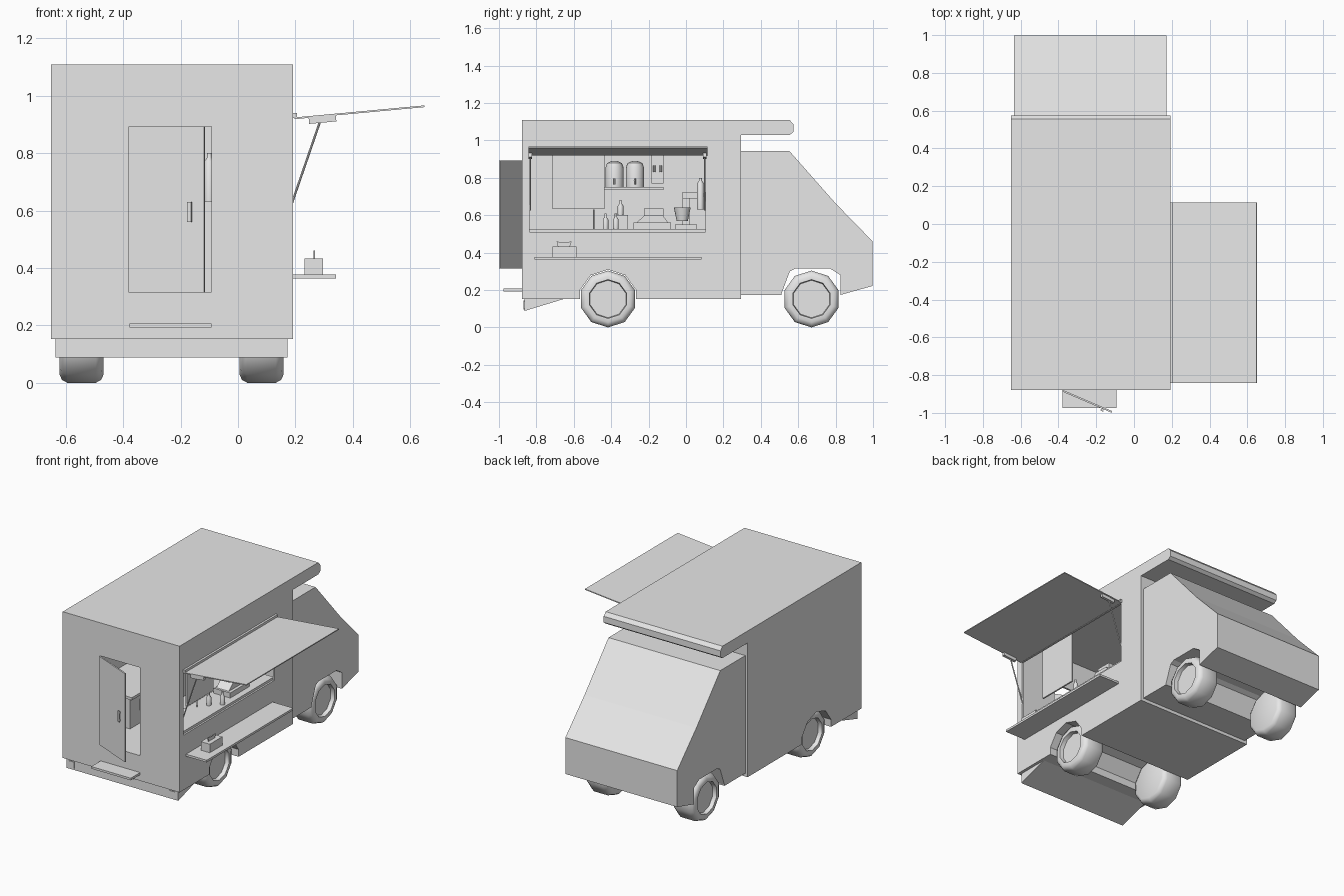
import bpy, bmesh
from math import sin, cos, pi, radians
from mathutils import Vector, Matrix

cube = bpy.data.objects.get("Cube")
if cube:
    bpy.data.objects.remove(cube, do_unlink=True)

grey = bpy.data.materials.new("light_grey")
grey.use_nodes = True
grey.diffuse_color = (0.8, 0.8, 0.8, 1)
for node in grey.node_tree.nodes:
    if node.type == 'BSDF_PRINCIPLED':
        node.inputs["Base Color"].default_value = (0.8, 0.8, 0.8, 1)


def finish(name, bm, smooth=False):
    bmesh.ops.recalc_face_normals(bm, faces=bm.faces)
    me = bpy.data.meshes.new(name)
    bm.to_mesh(me)
    bm.free()
    me.materials.append(grey)
    ob = bpy.data.objects.new(name, me)
    bpy.context.collection.objects.link(ob)
    if smooth:
        bpy.ops.object.select_all(action='DESELECT')
        ob.select_set(True)
        bpy.context.view_layer.objects.active = ob
        bpy.ops.object.shade_smooth_by_angle(angle=radians(40))
    return ob


def box(name, xs, ys, zs, matrix=None):
    bm = bmesh.new()
    bmesh.ops.create_cube(bm, size=1)
    for v in bm.verts:
        v.co = Vector([(r[0] + r[1]) / 2 + c * (r[1] - r[0])
                       for r, c in zip((xs, ys, zs), v.co)])
    if matrix:
        bm.transform(matrix)
    return finish(name, bm)


def prism(name, profile, x0, x1):
    """Extrude a (y, z) outline along x."""
    bm = bmesh.new()
    face = bm.faces.new([bm.verts.new((x0, y, z)) for y, z in profile])
    new = bmesh.ops.extrude_face_region(bm, geom=[face])["geom"]
    bmesh.ops.translate(bm, vec=(x1 - x0, 0, 0),
                        verts=[g for g in new if isinstance(g, bmesh.types.BMVert)])
    return finish(name, bm)


def lathe(name, profile, matrix, sides=16):
    """Spin a (radius, height) outline about local z."""
    bm = bmesh.new()
    verts = [bm.verts.new((r, 0, h)) for r, h in profile]
    edges = [bm.edges.new(p) for p in zip(verts, verts[1:])]
    bmesh.ops.spin(bm, geom=verts + edges, cent=(0, 0, 0), axis=(0, 0, 1),
                   angle=2 * pi, steps=sides)
    bmesh.ops.remove_doubles(bm, verts=bm.verts, dist=0.0004)
    bm.transform(matrix)
    return finish(name, bm, True)


def rod(name, a, b, radius, sides=8):
    a, b = Vector(a), Vector(b)
    turn = (b - a).to_track_quat('Z', 'Y').to_matrix().to_4x4()
    return lathe(name, [(0, 0), (radius, 0), (radius, (b - a).length), (0, (b - a).length)],
                 Matrix.Translation(a) @ turn, sides)


def cut(ob, cutters):
    for c in cutters:
        mod = ob.modifiers.new("cut", 'BOOLEAN')
        mod.object, mod.operation, mod.solver = c, 'DIFFERENCE', 'EXACT'
    bpy.context.view_layer.update()
    mesh = bpy.data.meshes.new_from_object(
        ob.evaluated_get(bpy.context.evaluated_depsgraph_get()))
    ob.modifiers.clear()
    ob.data = mesh
    for c in cutters:
        bpy.data.objects.remove(c, do_unlink=True)


LEFT, RIGHT, REAR = 0.192, -0.652, -0.878
REAR_AXLE, FRONT_AXLE, AXLE_Z = -0.417, 0.671, 0.152

# Hollow body with roof overhang, hatch, doorway and wheel tunnel
body = prism("body", [(REAR, 0.153), (0.295, 0.153), (0.295, 1.03), (0.555, 1.03),
                      (0.575, 1.045), (0.575, 1.085), (0.555, 1.108), (REAR, 1.108)],
             RIGHT, LEFT)
arch = [(REAR_AXLE + 0.157 * sin(i * pi / 5), AXLE_Z + 0.157 * cos(i * pi / 5))
        for i in range(10)]
cut(body, [
    box("cavity", (RIGHT + 0.012, LEFT - 0.012), (REAR + 0.012, 0.283), (0.314, 1.09)),
    box("hatch_cutter", (0.15, 0.25), (-0.837, 0.104), (0.511, 0.92)),
    box("door_cutter", (-0.378, -0.092), (-0.95, -0.85), (0.317, 0.892)),
    prism("arch_cutter", arch, -0.8, 0.4)])

# Cab with sloping front
cab = prism("cab", [(0.294, 0.174), (0.826, 0.174), (0.998, 0.222), (0.998, 0.46),
                    (0.80, 0.663), (0.553, 0.943), (0.294, 0.943)], -0.635, 0.173)
cut(cab, [prism("cab_arch_cutter", [(0.51, 0.1), (0.51, 0.18), (0.555, 0.30), (0.585, 0.315),
                                    (0.77, 0.315), (0.826, 0.28), (0.826, 0.1)], -0.8, 0.4)])

# Wheels, recessed on the outer side
tyre = [(0, 0.05), (0.1, 0.05), (0.104, 0.076), (0.125, 0.076), (0.142, 0.068), (0.152, 0.05),
        (0.152, -0.05), (0.142, -0.068), (0.125, -0.076), (0, -0.076)]
for end, y in (("rear", REAR_AXLE), ("front", FRONT_AXLE)):
    for side, x, s in (("left", 0.082, 1), ("right", -0.545, -1)):
        place = Matrix.Translation((x, y, AXLE_Z)) @ Matrix.Rotation(s * pi / 2, 4, 'Y')
        lathe(f"{end}_{side}_wheel", tyre, place, 10)

# Rear skirt with lamps and plate
prism("rear_skirt", [(-0.864, 0.153), (-0.864, 0.088), (-0.65, 0.153)], -0.636, 0.173)
for name, xs, zs in (("right_tail_lamp", (-0.618, -0.577), (0.099, 0.141)),
                     ("left_tail_lamp", (0.112, 0.155), (0.099, 0.141)),
                     ("rear_plate", (-0.319, -0.145), (0.096, 0.145))):
    box(name, xs, (-0.868, -0.86), zs)

# Open door, handle and step
swing = Matrix.Translation((-0.378, REAR, 0)) @ Matrix.Rotation(radians(-23.2), 4, 'Z')
box("door", (0, 0.286), (-0.009, 0), (0.314, 0.892), swing)
box("door_handle", (0.227, 0.243), (-0.022, -0.016), (0.56, 0.63), swing)
for z in (0.565, 0.615):
    box("door_handle_post", (0.23, 0.24), (-0.018, -0.008), (z, z + 0.01), swing)
box("rear_step", (-0.378, -0.092), (-0.975, REAR), (0.193, 0.207))

# Awning with hinge rail, brackets and struts
tilt = Matrix.Translation((0.196, 0, 0.921)) @ Matrix.Rotation(radians(-5.3), 4, 'Y')
box("awning", (0, 0.456), (-0.842, 0.115), (-0.003, 0.003), tilt)
box("awning_hinge", (LEFT, 0.206), (-0.842, 0.115), (0.922, 0.94))
for y in (-0.833, 0.1):
    box("awning_bracket", (0.05, 0.145), (y - 0.009, y + 0.009), (-0.024, -0.003), tilt)
    rod("awning_strut", (0.188, y, 0.626), (0.285, y, 0.908), 0.004)

# Outside shelf with napkin box
box("outer_shelf", (LEFT, 0.341), (-0.81, 0.083), (0.363, 0.377))
box("napkin_box", (0.232, 0.296), (-0.714, -0.585), (0.377, 0.433))
prism("napkin", [(-0.685, 0.433), (-0.62, 0.433), (-0.612, 0.46), (-0.65, 0.453),
                 (-0.692, 0.46)], 0.263, 0.268)

# Serving counter and work counter
box("serving_counter", (0.0, 0.181), (-0.84, 0.11), (0.511, 0.527))
box("work_cabinet", (-0.64, -0.36), (-0.6, 0.28), (0.314, 0.51))
box("work_counter", (-0.64, -0.34), (-0.61, 0.28), (0.51, 0.527))
for i in range(4):
    y = -0.5 + i * 0.2
    box("cabinet_handle", (-0.36, -0.345), (y, y + 0.012), (0.4, 0.47))
box("hanging_board", (0.12, 0.13), (-0.714, -0.436), (0.634, 1.09))

# Shelf with two drink urns
box("wall_shelf", (-0.64, -0.42), (-0.435, -0.12), (0.735, 0.75))
for y in (-0.382, -0.273):
    lathe("urn", [(0, 0.75), (0.048, 0.75), (0.048, 0.855), (0.04, 0.878), (0.02, 0.888),
                  (0, 0.89)], Matrix.Translation((-0.53, y, 0)))
    rod("urn_tap", (-0.49, y, 0.785), (-0.46, y, 0.785), 0.007)
    rod("urn_spout", (-0.46, y, 0.795), (-0.46, y, 0.765), 0.006)
box("shelf_cabinet", (-0.64, -0.5), (-0.185, -0.12), (0.77, 1.0))
for y in (-0.17, -0.135):
    rod("hook_tool", (-0.49, y, 0.83), (-0.49, y, 0.865), 0.007)

# Till
box("till_base", (0.02, 0.14), (-0.28, -0.08), (0.527, 0.56))
prism("till_body", [(-0.265, 0.56), (-0.095, 0.56), (-0.125, 0.60), (-0.22, 0.60)], 0.03, 0.12)
box("till_screen", (0.06, 0.1), (-0.225, -0.12), (0.595, 0.635))

# Bottles
bottle = [(0, 0), (0.015, 0), (0.015, 0.05), (0.006, 0.064), (0.006, 0.082), (0, 0.082)]
for x, y, z in ((0.09, -0.43, 0.527), (0.15, -0.375, 0.527), (-0.1 - 0.3, -0.35, 0.6)):
    lathe("bottle", bottle, Matrix.Translation((x, y, z)), 12)
rod("paper_post", (0.05, -0.494, 0.527), (0.05, -0.494, 0.63), 0.004)
box("bottle_stand", (-0.44, -0.36), (-0.375, -0.31), (0.527, 0.6))

# Mixer and extinguisher
box("mixer_base", (-0.5, -0.38), (-0.06, 0.06), (0.527, 0.55))
box("mixer_column", (-0.48, -0.4), (-0.02, 0.02), (0.55, 0.69))
box("mixer_head", (-0.48, -0.38), (-0.02, 0.06), (0.69, 0.725))
lathe("mixer_bowl", [(0, 0.57), (0.03, 0.57), (0.045, 0.64), (0.035, 0.64), (0, 0.6)],
      Matrix.Translation((-0.36, -0.02, 0)))
lathe("extinguisher", [(0, 0.63), (0.018, 0.63), (0.018, 0.77), (0.008, 0.785), (0.008, 0.8),
                       (0, 0.8)], Matrix.Translation((-0.1, 0.077, 0)), 12)
box("extinguisher_bracket", (-0.106, -0.094), (0.09, 0.283), (0.7, 0.715))
